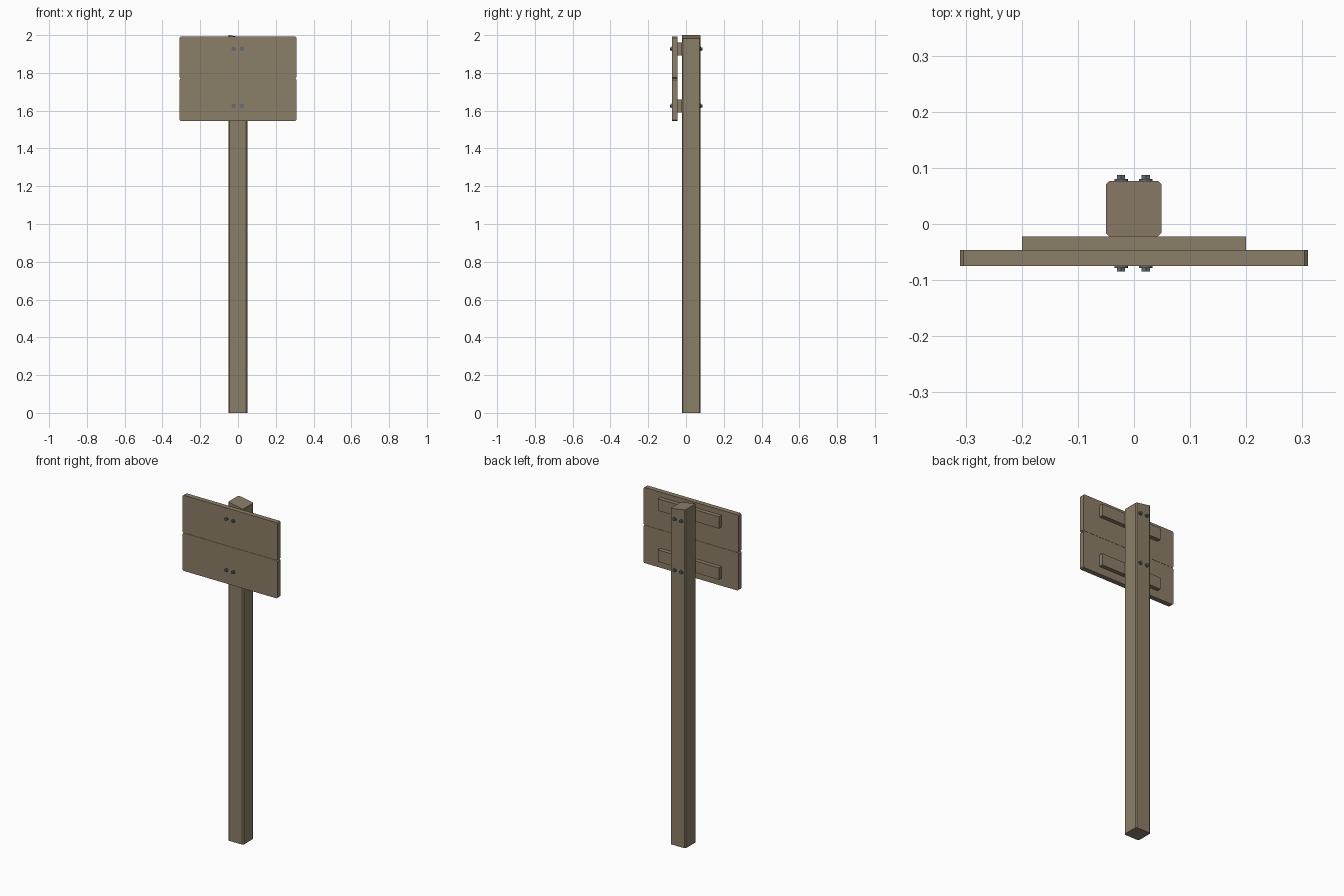
import bpy, bmesh, math
from mathutils import Matrix

if "Cube" in bpy.data.objects:
    bpy.data.objects.remove(bpy.data.objects["Cube"])


def material(name, rgb):
    m = bpy.data.materials.new(name)
    m.diffuse_color = (*rgb, 1)
    m.use_nodes = True
    m.node_tree.nodes["Principled BSDF"].inputs["Base Color"].default_value = m.diffuse_color
    return m


WOOD = material("weathered wood", (0.26, 0.21, 0.138))
STEEL = material("dull steel", (0.13, 0.15, 0.16))


def finish(name, bm, mat):
    bmesh.ops.recalc_face_normals(bm, faces=bm.faces)
    me = bpy.data.meshes.new(name)
    bm.to_mesh(me)
    bm.free()
    me.materials.append(mat)
    ob = bpy.data.objects.new(name, me)
    bpy.context.collection.objects.link(ob)
    return ob


def box(name, x, y, z, chamfer=0, axis=2, top_slope=0):
    """Box from ranges; edges parallel to the axis are chamfered."""
    bm = bmesh.new()
    bmesh.ops.create_cube(bm, size=1)
    for v in bm.verts:
        v.co = [r[0] if c < 0 else r[1] for c, r in zip(v.co, (x, y, z))]
    if chamfer:
        edges = [e for e in bm.edges
                 if abs((e.verts[0].co - e.verts[1].co).normalized()[axis]) > 0.9]
        bmesh.ops.bevel(bm, geom=edges, offset=chamfer, segments=1, affect='EDGES')
    for v in bm.verts:
        if v.co.z > z[1] - 1e-4:
            v.co.z -= top_slope * (v.co.x - x[0])
    return finish(name, bm, WOOD)


def bolt(name, x, z, y, out):
    """Washer, hex nut and thread end, stacked outward along y."""
    bm = bmesh.new()
    for radius, depth, sides in ((0.012, 0.003, 16), (0.0085, 0.010, 6)):
        mat = (Matrix.Translation((x, y + out * depth / 2, z))
               @ Matrix.Rotation(math.pi / 2, 4, 'X')
               @ Matrix.Rotation(math.pi / 6 if sides == 12 else 0, 4, 'Z'))
        bmesh.ops.create_cone(bm, cap_ends=True, segments=sides, radius1=radius,
                              radius2=radius, depth=depth, matrix=mat)
    finish(name, bm, STEEL)


# Post with chamfered corners and a top cut sloping down to the right
box("post", (-0.05, 0.049), (-0.022, 0.077), (0, 2), 0.006, 2, 0.17)

# Two sign boards with clipped corners
box("lower_board", (-0.31, 0.31), (-0.075, -0.046), (1.545, 1.769), 0.006, 1)
box("upper_board", (-0.31, 0.31), (-0.075, -0.046), (1.77, 1.992), 0.006, 1)

# Battens behind the boards, with a pair of through bolts each
for label, z in (("lower", 1.625), ("upper", 1.927)):
    box(label + "_batten", (-0.2, 0.2), (-0.046, -0.022), (z - 0.035, z + 0.035))
    for side, x in (("left", -0.023), ("right", 0.021)):
        bolt(f"{label}_{side}_front_bolt", x, z, -0.075, -1)
        bolt(f"{label}_{side}_back_bolt", x, z, 0.077, 1)
